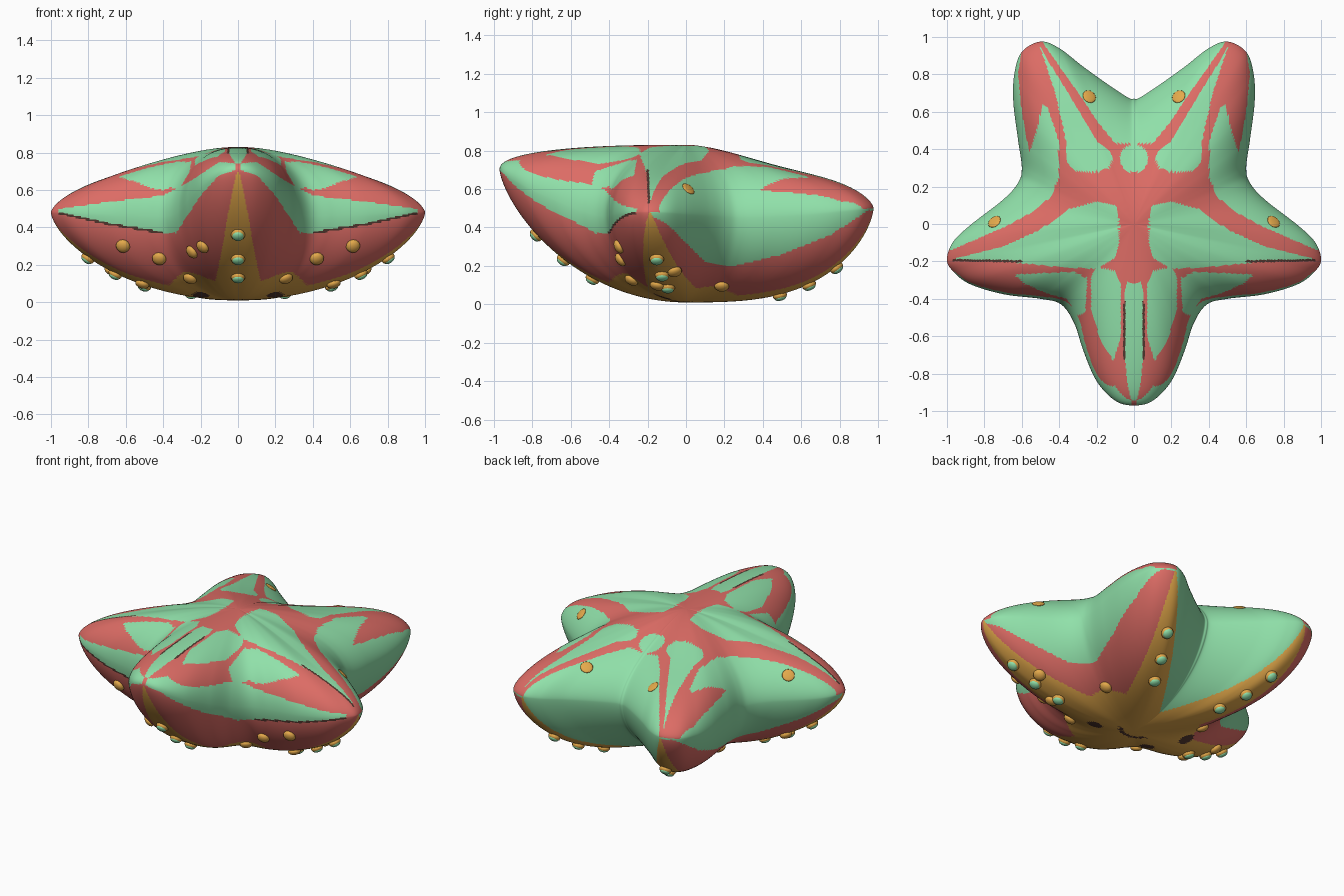
import bpy, bmesh, math
from mathutils import Vector, Matrix

if "Cube" in bpy.data.objects:
    bpy.data.objects.remove(bpy.data.objects["Cube"])


def material(name, rgb):
    m = bpy.data.materials.new(name)
    m.use_nodes = True
    m.diffuse_color = (*rgb, 1)
    m.node_tree.nodes["Principled BSDF"].inputs["Base Color"].default_value = (*rgb, 1)
    return m


RED, GREEN, ORANGE, BROWN = range(4)
MATS = [material("coral red", (0.72, 0.15, 0.13)),
        material("mint green", (0.28, 0.75, 0.40)),
        material("ochre orange", (0.78, 0.40, 0.07)),
        material("dark brown", (0.09, 0.04, 0.03))]

# Half outline seen from above: every fifth point is an arm tip or a valley
OUTLINE = [(0, -.97), (.1, -.945), (.2, -.84), (.27, -.68), (.32, -.53),
           (.39, -.43), (.5, -.4), (.7, -.375), (.88, -.32), (.97, -.25),
           (1, -.19), (.97, -.1), (.88, -.01), (.7, .13), (.62, .22),
           (.6, .3), (.62, .45), (.645, .65), (.64, .8), (.6, .92),
           (.5, .975), (.4, .94), (.27, .84), (.13, .74), (.03, .675), (0, .67)]
# Rim height, roundness and sag of the upper section, roundness of the lower one
SECTIONS = [(.70, 2.5, .42, 0, 2, .7), (.46, 2.2, .46, 0, 2, .55),
            (.48, 1.5, .65, .05, 2, .65), (.45, 2, .55, .03, 2.2, .52),
            (.5, 1.5, .62, .1, 3, .65), (.46, 1.7, .6, .03, 2.2, .6)]
TOP, BOTTOM = .83, .01
STEP, RINGS = 16, 66
HALF = STEP * (len(OUTLINE) - 1)
COLS = 2 * HALF


def outline_point(i):
    last = len(OUTLINE) - 1
    if i < 0:
        return Vector((-OUTLINE[-i][0], OUTLINE[-i][1]))
    if i > last:
        return Vector((-OUTLINE[2 * last - i][0], OUTLINE[2 * last - i][1]))
    return Vector(OUTLINE[i])


def rim(p):
    i = min(int(p), len(OUTLINE) - 2)
    t = p - i
    a, b, c, d = (outline_point(i + k) for k in (-1, 0, 1, 2))
    return b + (c - a) * (t / 2) + (a * 2 - b * 5 + c * 4 - d) * (t * t / 2) \
        + (b * 3 - a - c * 3 + d) * (t ** 3 / 2)


def section(p):
    i = min(int(p / 5), len(SECTIONS) - 2)
    t = (1 - math.cos(math.pi * (p / 5 - i))) / 2
    return [a + (b - a) * t for a, b in zip(SECTIONS[i], SECTIONS[i + 1])]


def half_param(col):
    return min(col, COLS - col) / STEP


# Painted shapes on the upper side, for the half with positive x
PETALS = [
    [(.11, .35), (.14, .29), (.22, .275), (.32, .285), (.365, .34), (.365, .45), (.42, .7),
     (.505, .955), (.47, .89), (.34, .68), (.19, .43), (.13, .39)],
    [(.08, .03), (.1, .1), (.2, .12), (.35, .08), (.5, -.03), (.7, -.12), (.98, -.19),
     (.7, -.2), (.4, -.23), (.2, -.24), (.1, -.18), (.08, -.1)],
    [(.25, -.29), (.32, -.255), (.64, -.27), (.58, -.32), (.47, -.37), (.36, -.4),
     (.3, -.49), (.26, -.47)],
    [(.07, -.31), (.1, -.25), (.2, -.23), (.23, -.28), (.23, -.45), (.18, -.62),
     (.11, -.73), (.07, -.6)],
    [(-1, -.31), (.035, -.31), (.05, -.36), (.05, -.7), (.035, -.85), (.015, -.94), (-1, -.94)],
    [(-1, .44), (.1, .43), (.19, .54), (.29, .69), (.485, .965), (.48, 1.2), (-1, 1.2)],
    [(.98, -.14), (.7, -.02), (.55, .06), (.45, .14), (.4, .25), (.405, .45), (.46, .62),
     (.49, .64), (.52, .5), (.56, .38), (.6, .6), (.62, .8), (.6, .93), (.9, 1),
     (1.1, .5), (1.1, -.1)]]
FRONT_LOW = [(0, .71), (.1, .68), (.2, .57), (.33, .37), (.4, .37), (.7, .42), (.95, .475)]
FRONT_HIGH = [(0, .74), (.1, .75), (.25, .65), (.4, .57), (.7, .535), (.95, .5)]
SIDE_LOW = [(-.2, .47), (-.1, .42), (.1, .22), (.25, .2), (.5, .26), (.75, .36), (.95, .49)]
TIPS = [Vector(OUTLINE[i]) for i in (0, 10, 20)]
MARKS = [(.2, -.12), (-.2, -.12), (-.36, .05)]


def inside(x, y, poly):
    hit = False
    for (ax, ay), (bx, by) in zip(poly, poly[1:] + poly[:1]):
        if (ay > y) != (by > y) and x < ax + (y - ay) * (bx - ax) / (by - ay):
            hit = not hit
    return hit


def ramp(table, x):
    for (ax, ay), (bx, by) in zip(table, table[1:]):
        if x <= bx:
            return ay + (by - ay) * max(0, x - ax) / (bx - ax)
    return table[-1][1]


def on_stripe(tip, u, y, width):
    along = (tip.x * u + tip.y * y) / tip.length_squared
    across = abs(tip.x * y - tip.y * u) / tip.length
    return 0 < along < 1 and across < width * (1 - along) ** .5


def paint(c, p, upper):
    u, y, z = abs(c.x), c.y, c.z
    r = math.hypot(u, y)
    if not upper:
        # Underside: dark marks, a disc and one stripe along each arm
        if any(math.hypot(c.x - mx, y - my) < .045 for mx, my in MARKS):
            return BROWN
        if abs(math.hypot(u, y - .06) - .12) < .011 and y < -.01:
            return BROWN
        disc, width = (.42, .16) if p < 10 else (.39, .16) if p < 20 else (.2, .12)
        if r < disc or any(on_stripe(t, u, y, width) for t in TIPS):
            return ORANGE
    else:
        # Dark edges beside the middle strip and along the side arm ridge
        if abs(u - .052) < .006 and -.72 < y < -.42:
            return BROWN
        if .6 < u < .97 and abs(y + .2 - .02 * (u - .6)) < .006:
            return BROWN
        if math.hypot(u, y - .35) < .075 or any(inside(u, y, q) for q in PETALS):
            return GREEN
    if p < 10:
        # Flank band between the front and side arms, with a dark lower rim
        low, high = ramp(FRONT_LOW, u), ramp(FRONT_HIGH, u)
        if .4 < u < .96 and abs(z - low) < .006:
            return BROWN
        return GREEN if low < z < high and .015 < u < .96 else RED
    if p < 20:
        return GREEN if not upper and z > ramp(SIDE_LOW, y) else RED
    return RED if upper else GREEN


# Body: rings of the outline shrinking to the top and bottom centres
verts, faces, info = [(0, 0, TOP)], [], []
columns = []
for j in range(COLS):
    p = half_param(j)
    columns.append((rim(p), 1 if j <= HALF else -1, section(p)))
for k in range(1, 2 * RINGS):
    rho = min(1, math.sin(math.pi / 2 * k / RINGS))
    dip = math.sin(math.pi * rho) ** 2
    for edge, side, (zm, at, bt, sag, ab, bb) in columns:
        if k <= RINGS:
            z = zm + (TOP - zm) * (max(0, 1 - rho ** at) ** bt - sag * dip)
        else:
            z = zm - (zm - BOTTOM) * max(0, 1 - rho ** ab) ** bb
        verts.append((side * edge.x * rho, edge.y * rho, z))
verts.append((0, 0, BOTTOM))


def vid(k, j):
    return 1 + (k - 1) * COLS + j % COLS


for j in range(COLS):
    faces.append((0, vid(1, j), vid(1, j + 1)))
    info.append((j, True))
    for k in range(1, 2 * RINGS - 1):
        faces.append((vid(k, j), vid(k + 1, j), vid(k + 1, j + 1), vid(k, j + 1)))
        info.append((j, k < RINGS))
    faces.append((vid(2 * RINGS - 1, j), len(verts) - 1, vid(2 * RINGS - 1, j + 1)))
    info.append((j, False))


def add_object(name, mesh, mats):
    ob = bpy.data.objects.new(name, mesh)
    bpy.context.collection.objects.link(ob)
    for m in mats:
        mesh.materials.append(m)
    mesh.shade_smooth()
    return ob


mesh = bpy.data.meshes.new("starfish_body")
mesh.from_pydata(verts, [], faces)
add_object("starfish_body", mesh, MATS)
for face, (j, upper) in zip(mesh.polygons, info):
    face.material_index = paint(face.center, half_param(j + .5), upper)


# Flattened knobs standing on chosen points of the body
def knobs(name, points, size, flat, lift, mat):
    bm = bmesh.new()
    for i in points:
        v = mesh.vertices[i]
        turn = v.normal.to_track_quat('Z', 'Y').to_matrix().to_4x4()
        place = Matrix.Translation(v.co + v.normal * lift) @ turn
        bmesh.ops.create_uvsphere(bm, u_segments=14, v_segments=8, radius=size,
                                  matrix=place @ Matrix.Diagonal((1, 1, flat, 1)))
    me = bpy.data.meshes.new(name)
    bm.to_mesh(me)
    bm.free()
    add_object(name, me, [mat])


def under(p, rho, side):
    k = 2 * RINGS - round(math.asin(rho) / (math.pi / 2) * RINGS)
    return vid(k, side * round(p * STEP))


def above(x, y):
    return min(range(vid(RINGS, 0)),
               key=lambda i: (verts[i][0] - x) ** 2 + (verts[i][1] - y) ** 2)


# Sucker feet: orange knobs, the ones along the arms with a green cap
arms = [(0, 1), (10, 1), (20, 1), (20, -1), (10, -1)]
middle = [under(p, rho, s) for p, s in arms for rho in (.5, .66, .8)]
flank = [under(p, rho, s) for s in (-1, 1)
         for p, rho in ((5, .66), (6, .84), (6.9, .91), (8.6, .55), (11.2, .7), (15, .62))]
flank += [under(p, rho, -1) for p, rho in ((3.4, .84), (2.4, .82))]
knobs("sucker_feet", middle + flank, .038, .6, .005, MATS[ORANGE])
knobs("sucker_caps", middle, .032, .55, .015, MATS[GREEN])

# Round spots on the back
spots = [above(s * x, y) for s in (-1, 1) for x, y in ((.24, .68), (.75, .01))]
knobs("back_spots", spots, .038, .2, 0, MATS[ORANGE])
